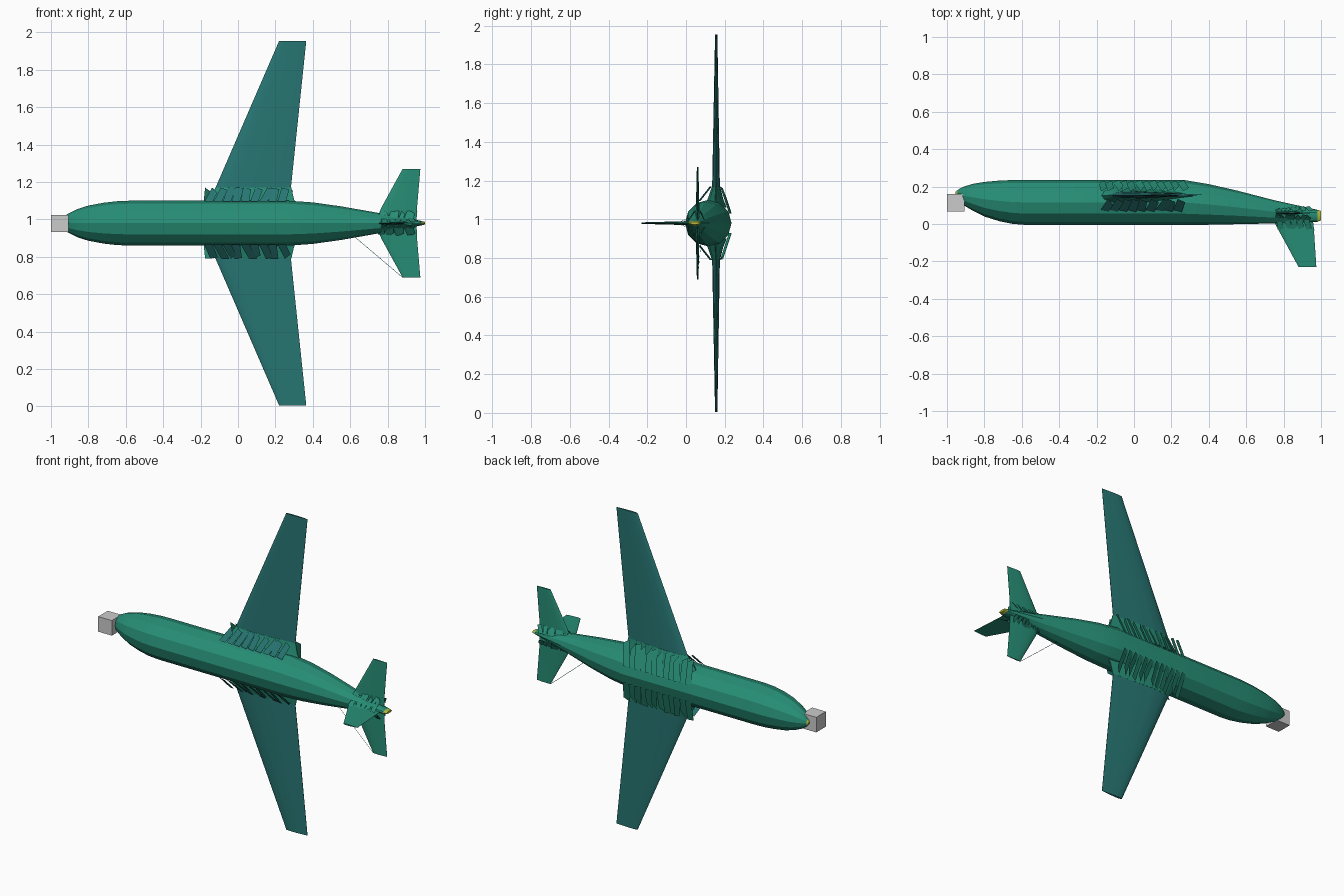
import bpy, bmesh, math, random
from mathutils import Vector

if "Cube" in bpy.data.objects:
    bpy.data.objects.remove(bpy.data.objects["Cube"])

random.seed(4)
CZ = 0.98  # height of the fuselage axis


def material(name, rgb):
    m = bpy.data.materials.new(name)
    m.diffuse_color = (*rgb, 1)
    m.use_nodes = True
    m.node_tree.nodes["Principled BSDF"].inputs["Base Color"].default_value = m.diffuse_color
    return m


GREEN = material("green", (0.02, 0.27, 0.18))
TEAL = material("teal", (0.02, 0.18, 0.17))
YELLOW = material("yellow", (0.45, 0.5, 0.05))


def finish(name, bm, mat, angle=None):
    mesh = bpy.data.meshes.new(name)
    bm.to_mesh(mesh)
    bm.free()
    ob = bpy.data.objects.new(name, mesh)
    bpy.context.collection.objects.link(ob)
    if mat:
        mesh.materials.append(mat)
    if angle:
        bpy.ops.object.select_all(action='DESELECT')
        ob.select_set(True)
        bpy.context.view_layer.objects.active = ob
        bpy.ops.object.shade_smooth_by_angle(angle=math.radians(angle))
    return ob


def loft(name, sections, mat, angle=None):
    bm = bmesh.new()
    rings = [[bm.verts.new(p) for p in s] for s in sections]
    n = len(rings[0])
    for a, b in zip(rings, rings[1:]):
        for i in range(n):
            j = (i + 1) % n
            bm.faces.new((a[i], a[j], b[j], b[i]))
    bm.faces.new(rings[0])
    bm.faces.new(rings[-1])
    bmesh.ops.recalc_face_normals(bm, faces=bm.faces)
    return finish(name, bm, mat, angle)


def body_ring(x, y0, y1, half, n=12):
    yc, ry = (y0 + y1) / 2, (y1 - y0) / 2
    return [(x, yc + ry * math.cos(t), CZ + half * math.sin(t))
            for t in (2 * math.pi * i / n for i in range(n))]


FOIL = [(0, 0), (.03, .45), (.12, .85), (.3, 1), (.6, .7), (1, .06),
        (1, -.06), (.6, -.7), (.3, -1), (.12, -.85), (.03, -.45)]


def foil(le, te, span, mid, half, upright=False):
    pts = []
    for c, t in FOIL:
        x, off = le + c * (te - le), mid + half * t
        pts.append((x, span, off) if upright else (x, off, span))
    return pts


def shards(name, x0, x1, count, inner, outer, lift, mat):
    """Row of ragged slats from the body (inner y, z) to the surface root (outer y, z)."""
    bm = bmesh.new()
    w = (x1 - x0) / count
    for i in range(count):
        x = x0 + i * w
        s = random.uniform(.2, .9) * w
        a = Vector((x, inner[0], inner[1]))
        b = Vector((x + s, outer[0], outer[1]))
        up = Vector((w * .9, lift * random.uniform(.5, 1), 0))
        tip = b.lerp(a, random.uniform(0, .4)) + up
        bm.faces.new([bm.verts.new(p) for p in (a, b, tip, a + up)])
    finish(name, bm, mat)


# Fuselage: x, upper y, belly y, half width
stations = [(-.95, .15, .175, .012), (-.935, .125, .187, .03), (-.91, .10, .2, .05),
            (-.86, .07, .215, .075), (-.8, .04, .225, .094), (-.72, .015, .232, .109),
            (-.65, .001, .235, .117), (-.58, -.005, .235, .12), (.27, -.005, .235, .12),
            (.4, -.004, .213, .111), (.55, -.001, .179, .09), (.75, .003, .127, .055),
            (.9, .007, .094, .027), (.98, .012, .076, .012)]
loft("fuselage", [body_ring(*s) for s in stations], GREEN, 20)
loft("tail_cone", [body_ring(.98, .012, .076, .012), body_ring(1, .02, .07, .007)], YELLOW, 20)
loft("nose_tip", [body_ring(-.945, .143, .18, .019), body_ring(-.955, .158, .172, .006)], YELLOW, 20)

# Grey block on the nose
bm = bmesh.new()
bmesh.ops.create_cube(bm, size=.093)
bmesh.ops.translate(bm, verts=bm.verts, vec=(-.9535, .113, CZ - .002))
finish("nose_block", bm, None)

for s, side in ((1, "left"), (-1, "right")):
    # Main wing
    loft("wing_" + side, [foil(-.18, .27, CZ + s * .05, .155, .024),
                          foil(-.12, .283, CZ + s * .19, .155, .02),
                          foil(.22, .365, CZ + s * .975, .156, .006)], TEAL, 35)
    # Wing root fairing
    loft("wing_fairing_" + side, [foil(-.19, .33, CZ + s * .08, .15, .06),
                                  foil(-.165, .3, CZ + s * .125, .152, .04),
                                  foil(-.12, .285, CZ + s * .19, .155, .021)], GREEN, 35)
    # Ragged fairing slats on the belly and upper sides
    shards("belly_slats_" + side, -.19, .27, 12, (.222, CZ + s * .05),
           (.176, CZ + s * .19), .015, GREEN)
    shards("upper_slats_" + side, -.18, .26, 9, (.075, CZ + s * .115),
           (.134, CZ + s * .19), -.012, TEAL)
    # Tailplane and its slats
    loft("tailplane_" + side, [foil(.74, .955, CZ + s * .01, .06, .012),
                               foil(.765, .957, CZ + s * .08, .06, .009),
                               foil(.88, .975, CZ + s * .29, .06, .004)], GREEN, 35)
    for y, d, label in ((.02, -.008, "upper"), (.09, .008, "lower")):
        shards("tail_slats_%s_%s" % (label, side), .745, .94, 7, (y, CZ + s * .02),
               (.06 + d, CZ + s * .065), d, GREEN)
    # Slats beside the fin root
    shards("fin_slats_" + side, .76, .94, 5, (.03, CZ + s * .03), (-.03, CZ + s * .006),
           -.006, GREEN)

# Tail fin
loft("tail_fin", [foil(.73, .95, .04, CZ, .012, True), foil(.755, .96, 0, CZ, .01, True),
                  foil(.88, .975, -.23, CZ, .004, True)], GREEN, 35)

# Thin stay wire to the tailplane tip
a, b, r = Vector((.62, .08, .91)), Vector((.88, .06, .69)), .0008
loft("stay_wire", [[p + Vector((r, 0, r)), p + Vector((0, r, 0)), p - Vector((r, 0, r))]
                   for p in (a, b)], GREEN)
